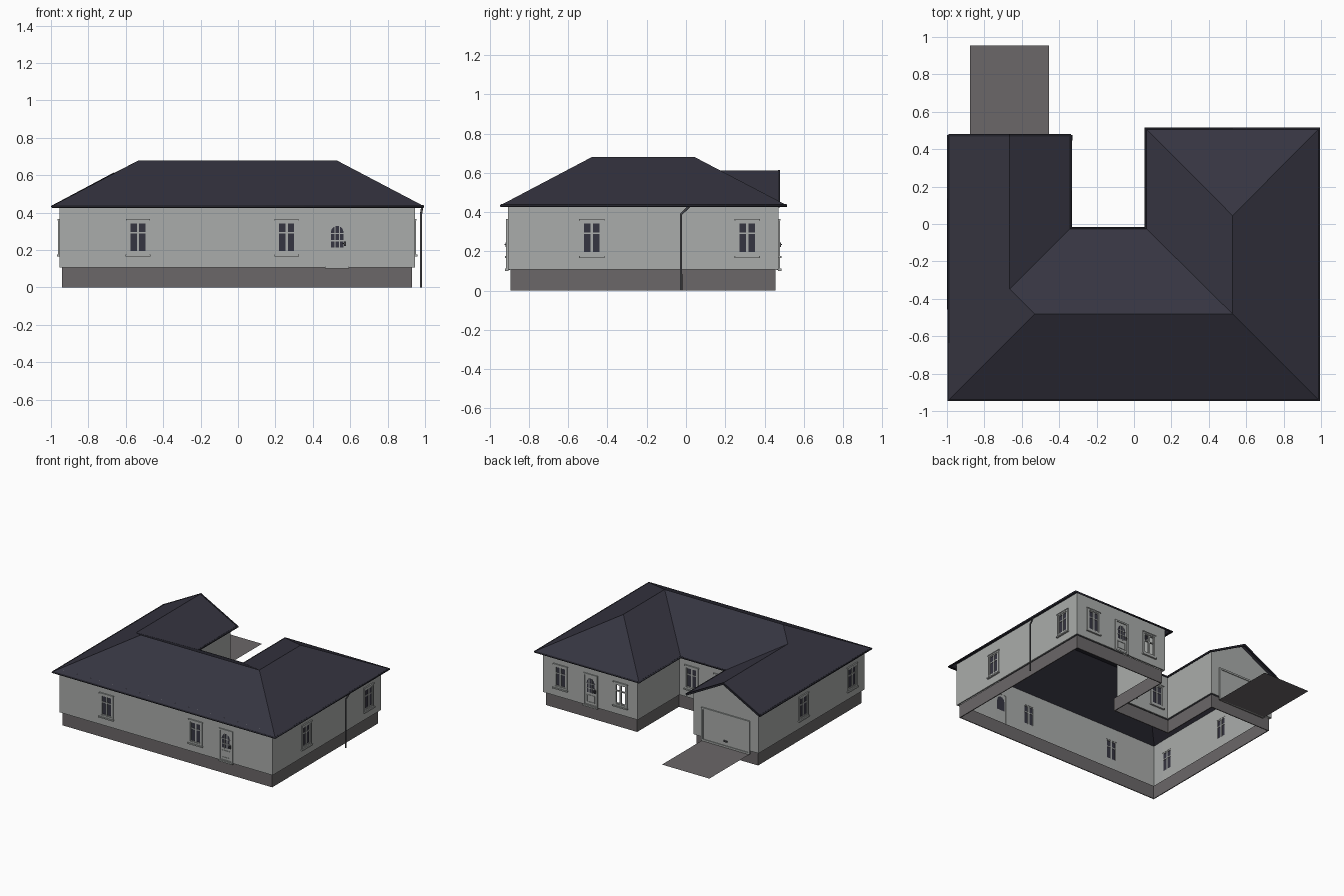
import bpy, bmesh, math
from mathutils import Matrix, Vector

if "Cube" in bpy.data.objects:
    bpy.data.objects.remove(bpy.data.objects["Cube"])


def material(name, r, g, b):
    m = bpy.data.materials.new(name)
    m.diffuse_color = (r, g, b, 1)
    m.use_nodes = True
    m.node_tree.nodes["Principled BSDF"].inputs["Base Color"].default_value = m.diffuse_color
    return m


WALL = material("pale grey render", 0.40, 0.415, 0.405)
BASE = material("dark grey plinth", 0.145, 0.135, 0.138)
ROOF = material("navy slate", 0.036, 0.035, 0.052)
TRIM = material("near black trim", 0.018, 0.018, 0.026)
PIPE = material("pipe grey", 0.07, 0.07, 0.078)


def finish(name, bm, mats, solid=0, recalc=True):
    if recalc:
        bmesh.ops.recalc_face_normals(bm, faces=bm.faces)
    me = bpy.data.meshes.new(name)
    bm.to_mesh(me)
    bm.free()
    for m in mats:
        me.materials.append(m)
    ob = bpy.data.objects.new(name, me)
    bpy.context.collection.objects.link(ob)
    if solid:
        md = ob.modifiers.new("thickness", "SOLIDIFY")
        md.thickness, md.offset = solid, -1
    return ob


def box(bm, M, x0, x1, y0, y1, z0, z1, mat=0):
    T = M @ Matrix.Translation(((x0 + x1) / 2, (y0 + y1) / 2, (z0 + z1) / 2))
    T = T @ Matrix.Diagonal((x1 - x0, y1 - y0, z1 - z0, 1))
    vs = bmesh.ops.create_cube(bm, size=1, matrix=T)["verts"]
    for f in {f for v in vs for f in v.link_faces}:
        f.material_index = mat


def ring(bm, M, x, z0, z1, w, y0, y1, mat=0):
    """Rectangular frame, outer half width x, bar width w."""
    box(bm, M, -x, -x + w, y0, y1, z0, z1, mat)
    box(bm, M, x - w, x, y0, y1, z0, z1, mat)
    box(bm, M, -x + w, x - w, y0, y1, z1 - w, z1, mat)
    box(bm, M, -x + w, x - w, y0, y1, z0, z0 + w, mat)


def tube(name, pts, r, mat, sides=2):
    cu = bpy.data.curves.new(name, "CURVE")
    cu.dimensions, cu.bevel_depth, cu.bevel_resolution = "3D", r, sides
    cu.use_fill_caps = True
    sp = cu.splines.new("POLY")
    sp.points.add(len(pts) - 1)
    for p, q in zip(sp.points, pts):
        p.co = (*q, 1)
    cu.materials.append(mat)
    ob = bpy.data.objects.new(name, cu)
    bpy.context.collection.objects.link(ob)
    bpy.ops.object.select_all(action="DESELECT")
    ob.select_set(True)
    bpy.context.view_layer.objects.active = ob
    bpy.ops.object.convert(target="MESH")


# Plan of the house, counter-clockwise from the front left corner
PLAN = [(-.955, -.908), (.945, -.908), (.945, .472), (.10, .472),
        (.10, -.06), (-.375, -.06), (-.375, .44), (-.955, .44)]
Z0, Z1, EAVE = .107, .455, .437
# Openings per side: (world coordinate along the wall, kind)
OPEN = {0: [(-.535, "window"), (.26, "window"), (.53, "door")],
        1: [(-.48, "window"), (.312, "window")],
        2: [(.787, "window"), (.518, "door"), (.252, "empty")],
        4: [(-.01, "window"), (-.27, "window")],
        7: [(-.13, "window"), (-.75, "window")]}


def side(i):
    a, b = (Vector((*PLAN[k % 8], 0)) for k in (i, i + 1))
    d = (b - a).normalized()
    inward = Vector((-d.y, d.x, 0))
    return a, (b - a).length, d, inward


def frame_at(p, d, inward):
    M = Matrix((d, inward, (0, 0, 1))).transposed().to_4x4()
    M.translation = p
    return M


def window(name, M, glazed):
    bm = bmesh.new()
    ring(bm, M, .061, .175, .362, .014, -.007, .004)        # casing
    ring(bm, M, .049, .187, .350, .009, -.003, .010)        # sash
    box(bm, M, -.066, .066, -.014, .003, .166, .176)        # sill
    box(bm, M, -.064, .064, -.010, .003, .358, .366)        # head moulding
    box(bm, M, -.006, .006, -.003, .010, .195, .342)        # mullion
    box(bm, M, -.041, .041, -.002, .009, .289, .297)        # transom
    if glazed:
        box(bm, M, -.042, .042, .002, .006, .194, .343, 1)
    finish(name, bm, [WALL, ROOF])


def door(name, M):
    bm = bmesh.new()
    box(bm, M, -.050, .050, -.001, .010, Z0, .352)          # leaf
    ring(bm, M, .062, Z0 - .001, .364, .012, -.008, .010)   # casing
    box(bm, M, -.064, .064, -.014, .004, Z0 - .006, Z0 + .005)  # threshold
    ring(bm, M, .036, .135, .195, .005, -.005, 0)           # lower panel
    # arched light, outside and inside
    for y in (-.003, .012):
        pts = [(-.034, .215), (.034, .215)]
        pts += [(.034 * math.cos(t * math.pi / 10), .293 + .036 * math.sin(t * math.pi / 10))
                for t in range(11)]
        f = bm.faces.new([bm.verts.new(M @ Vector((x, y, z))) for x, z in pts])
        f.material_index = 1
    for x in (-.012, .012):
        box(bm, M, x - .003, x + .003, -.006, 0, .213, .325)
    for z in (.250, .288):
        box(bm, M, -.036, .036, -.006, 0, z - .003, z + .003)
    box(bm, M, .038, .047, -.012, 0, .222, .246, 2)         # handle plate
    box(bm, M, .030, .046, -.016, -.011, .233, .238, 2)     # lever
    finish(name, bm, [WALL, ROOF, PIPE])


# Walls with real openings, built as grids of cells
bm = bmesh.new()
count = 0
for i in range(8):
    a, L, d, inward = side(i)
    M = frame_at(a, d, inward)
    holes = []
    for c, kind in OPEN.get(i, []):
        u = abs(c - (a.x if abs(d.x) > .5 else a.y))
        holes.append((u - .049, u + .049, Z0 if kind == "door" else .187, .350))
        count += 1
        W = frame_at(a + d * u, d, inward)
        if kind == "door":
            door(f"door_{count}", W)
        else:
            window(f"window_{count}", W, kind == "window")
    us = sorted({0, L, *[h[0] for h in holes], *[h[1] for h in holes]})
    zs = [Z0, .187, .350, Z1]
    for u0, u1 in zip(us, us[1:]):
        for z0, z1 in zip(zs, zs[1:]):
            um, zm = (u0 + u1) / 2, (z0 + z1) / 2
            if any(h[0] < um < h[1] and h[2] < zm < h[3] for h in holes):
                continue
            bm.faces.new([bm.verts.new(M @ Vector((u, 0, z)))
                          for u, z in ((u0, z0), (u1, z0), (u1, z1), (u0, z1))])
# garage gable triangle
bm.faces.new([bm.verts.new(p) for p in ((-.375, .44, Z1), (-.955, .44, Z1), (-.665, .44, .605))])
bmesh.ops.remove_doubles(bm, verts=bm.verts, dist=1e-5)
finish("walls", bm, [WALL], .012, recalc=False)

# Plinth, set back from the walls
bm = bmesh.new()
inset = []
for i in range(8):
    n = side(i)[3] + side(i - 1)[3]
    inset.append(Vector((*PLAN[i], 0)) + n * .015)
up = Vector((0, 0, Z0))
for p, q in zip(inset, inset[1:] + inset[:1]):
    bm.faces.new([bm.verts.new(v) for v in (p, q, q + up, p + up)])
bmesh.ops.remove_doubles(bm, verts=bm.verts, dist=1e-5)
finish("plinth", bm, [BASE], .01, recalc=False)

# Hipped roof with a gabled garage wing
P = {"A": (-.992, -.942, EAVE), "B": (.99, -.942, EAVE), "C": (.99, .51, EAVE),
     "D": (.063, .51, EAVE), "E": (.063, -.022, EAVE), "F": (-.338, -.022, EAVE),
     "G": (-.338, .477, EAVE), "H": (-.992, .477, EAVE),
     "R": (-.53, -.481, .68), "S": (.527, -.481, .68), "T": (.527, .045, .68),
     "L": (-.665, -.347, .611), "M": (-.665, .477, .611)}
bm = bmesh.new()
V = {k: bm.verts.new(p) for k, p in P.items()}
for face in ("ABSR", "BCTS", "CDT", "DEST", "EFLRS", "FGML", "HARLM"):
    bm.faces.new([V[k] for k in face])
finish("roof", bm, [ROOF], recalc=False)

# Gutter along the eaves, verge boards on the gable
tube("gutter", [(P[k][0], P[k][1], EAVE - .004) for k in "GFEDCBAH"], .008, TRIM)
bm = bmesh.new()
for k in "GH":
    a, b = Vector(P[k]), Vector(P["M"])
    fs = []
    for y in (-.008, .003):
        fs.append([bm.verts.new(p + Vector((0, y, z)))
                   for p, z in ((a, -.014), (b, -.014), (b, .003), (a, .003))])
    bm.faces.new(fs[0])
    bm.faces.new(fs[1])
    for j in range(4):
        bm.faces.new([fs[0][j], fs[0][j - 1], fs[1][j - 1], fs[1][j]])
finish("verge_boards", bm, [TRIM])

# Downpipe on the right side
tube("downpipe", [(.978, -.025, 0), (.978, -.025, .39), (.985, .02, .432)], .006, PIPE)

# Garage door and its drive
M = frame_at(Vector((-.665, .44, 0)), Vector((-1, 0, 0)), Vector((0, -1, 0)))
bm = bmesh.new()
box(bm, M, -.20, .20, -.004, .012, .085, .335)
ring(bm, M, .215, .08, .348, .014, -.010, .002)
box(bm, M, -.015, .015, -.014, -.003, .125, .135, 1)
finish("garage_door", bm, [WALL, PIPE])

bm = bmesh.new()
bm.faces.new([bm.verts.new(p) for p in
              ((-.877, .43, .08), (-.455, .43, .08), (-.455, .955, .08), (-.877, .955, .08))])
finish("driveway", bm, [BASE], recalc=False)
